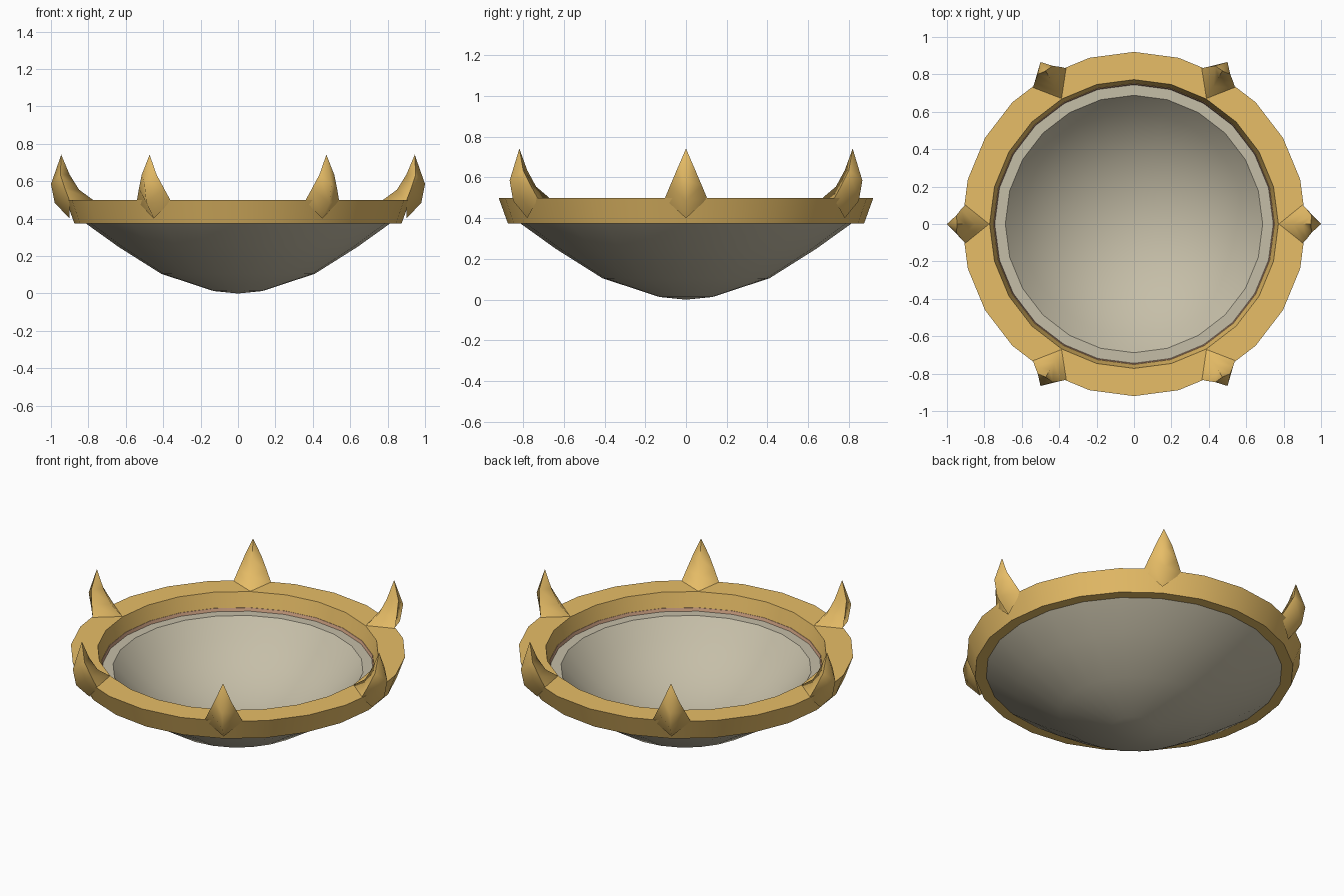
import bpy, bmesh, math
from mathutils import Matrix

if "Cube" in bpy.data.objects:
    bpy.data.objects.remove(bpy.data.objects["Cube"])


def material(name, color):
    m = bpy.data.materials.new(name)
    m.diffuse_color = (*color, 1)
    m.use_nodes = True
    m.node_tree.nodes["Principled BSDF"].inputs["Base Color"].default_value = m.diffuse_color
    return m


gold = material("warm gold", (0.80, 0.51, 0.135))
stone = material("pale stone", (0.56, 0.515, 0.39))
rose = material("dusty rose", (0.66, 0.38, 0.24))


def finish(bm, name, mat, angle):
    bmesh.ops.recalc_face_normals(bm, faces=bm.faces)
    me = bpy.data.meshes.new(name)
    bm.to_mesh(me)
    bm.free()
    me.materials.append(mat)
    ob = bpy.data.objects.new(name, me)
    bpy.context.collection.objects.link(ob)
    bpy.ops.object.select_all(action='DESELECT')
    ob.select_set(True)
    bpy.context.view_layer.objects.active = ob
    bpy.ops.object.shade_smooth_by_angle(angle=math.radians(angle))
    return ob


def lathe(name, profile, mat, closed, sides=24):
    """Spin a (radius, z) profile; radius 0 becomes a single pole."""
    bm = bmesh.new()
    rings = []
    for r, z in profile:
        if r == 0:
            rings.append([bm.verts.new((0, 0, z))] * sides)
        else:
            rings.append([bm.verts.new((r * math.cos(math.tau * i / sides),
                                        r * math.sin(math.tau * i / sides), z))
                          for i in range(sides)])
    pairs = list(zip(rings, rings[1:]))
    if closed:
        pairs.append((rings[-1], rings[0]))
    for a, b in pairs:
        for i in range(sides):
            j = (i + 1) % sides
            bm.faces.new(list(dict.fromkeys((a[i], a[j], b[j], b[i]))))
    return finish(bm, name, mat, 40)


# shallow thick-walled bowl with a round hollow
R = 0.866
hollow = [(r, 0.054 + R - math.sqrt(R * R - r * r))
          for r in (0.688, 0.6, 0.48, 0.36, 0.24, 0.12, 0)]
lathe("bowl", [(0, 0), (0.13, 0.013), (0.41, 0.105), (0.64, 0.25), (0.81, 0.372),
               (0.835, 0.394)] + hollow, stone, False)

# flared rim band
lathe("rim_band", [(0.875, 0.375), (0.92, 0.5), (0.772, 0.5), (0.742, 0.375)], gold, True)

# thin seam where the bowl meets the inside of the band
lathe("inner_seam", [(0.744, 0.392), (0.749, 0.413), (0.756, 0.413), (0.752, 0.392)], rose, True)

# horn sections: inner (r, z), outer (r, z), side (r, half width, z)
sections = [((0.775, 0.5), (0.90, 0.40), (0.90, 0.105, 0.495)),
            ((0.85, 0.555), (0.98, 0.485), (0.925, 0.078, 0.56)),
            ((0.90, 0.635), (1.0, 0.585), (0.95, 0.046, 0.635))]


def horn(k):
    bm = bmesh.new()
    rows = []
    for (ri, zi), (ro, zo), (rs, w, zs) in sections:
        rows.append([bm.verts.new(p) for p in
                     ((ri, 0, zi), (rs, w, zs), (ro, 0, zo), (rs, -w, zs))])
    tip = bm.verts.new((0.945, 0, 0.742))
    for a, b in zip(rows, rows[1:]):
        for i in range(4):
            j = (i + 1) % 4
            bm.faces.new((a[i], a[j], b[j], b[i]))
    for i in range(4):
        bm.faces.new((rows[-1][i], rows[-1][(i + 1) % 4], tip))
    bm.faces.new(rows[0][::-1])
    bm.transform(Matrix.Rotation(math.radians(60 * k), 4, 'Z'))
    finish(bm, f"horn_{k + 1}", gold, 80)


# six horns around the rim
for k in range(6):
    horn(k)
